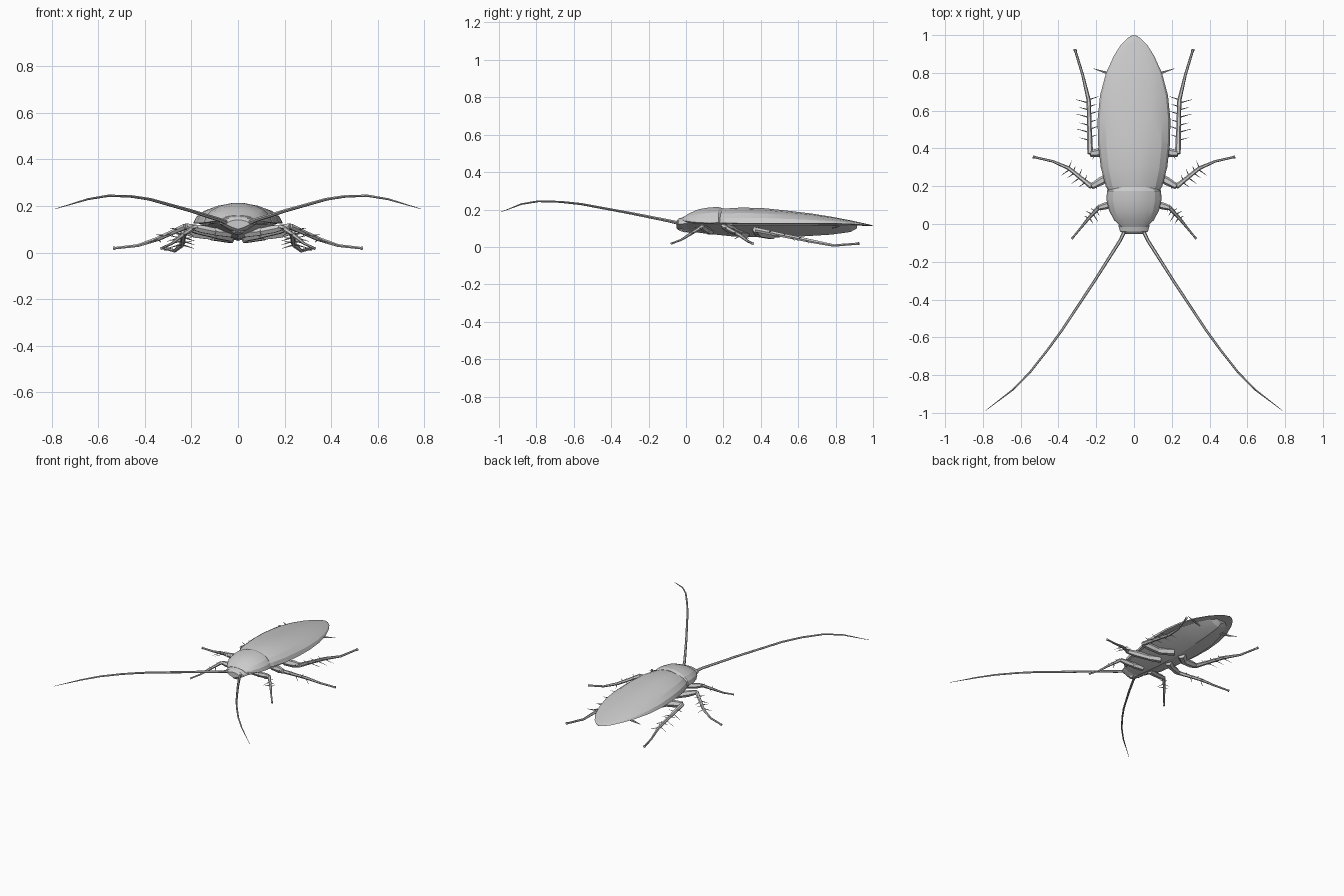
import bpy, bmesh, math
from mathutils import Vector

grey = bpy.data.materials.new("plain grey")
grey.diffuse_color = (0.6, 0.6, 0.6, 1)


def finish(name, bm, mirror=False, angle=30):
    bmesh.ops.recalc_face_normals(bm, faces=bm.faces)
    me = bpy.data.meshes.new(name)
    bm.to_mesh(me)
    bm.free()
    me.materials.append(grey)
    ob = bpy.data.objects.new(name, me)
    bpy.context.collection.objects.link(ob)
    bpy.ops.object.select_all(action='DESELECT')
    ob.select_set(True)
    bpy.context.view_layer.objects.active = ob
    bpy.ops.object.shade_smooth_by_angle(angle=math.radians(angle))
    if mirror:
        ob.modifiers.new("mirror", 'MIRROR')
    return ob


def skin(bm, rings):
    """Bridge equal rings of points and cap both ends."""
    vs = [[bm.verts.new(p) for p in r] for r in rings]
    n = len(vs[0])
    for a, b in zip(vs, vs[1:]):
        for i in range(n):
            j = (i + 1) % n
            bm.faces.new((a[i], a[j], b[j], b[i]))
    bm.faces.new(vs[0])
    bm.faces.new(vs[-1])


def shell(name, sections, top=10, bottom=4, angle=30):
    """Loft of sections (y, half width, rim z, top z, bottom z)."""
    bm = bmesh.new()
    rings = []
    for y, w, rim, hi, lo in sections:
        ring = []
        for i in range(top):
            t = math.pi * i / top
            ring.append((w * math.cos(t), y, rim + (hi - rim) * math.sin(t)))
        for i in range(bottom):
            x = 2 * i / bottom - 1
            ring.append((w * x, y, rim + (lo - rim) * (1 - abs(x) ** 1.3)))
        rings.append(ring)
    skin(bm, rings)
    return finish(name, bm, angle=angle)


def tube(bm, path, radii, sides=6):
    pts = [Vector(p) for p in path]
    rings = []
    for i, p in enumerate(pts):
        d = (pts[min(i + 1, len(pts) - 1)] - pts[max(i - 1, 0)]).normalized()
        up = Vector((0, 0, 1)) if abs(d.z) < 0.9 else Vector((0, 1, 0))
        s = d.cross(up).normalized()
        v = s.cross(d)
        rings.append([p + radii[i] * (s * math.cos(a) + v * math.sin(a))
                      for a in (2 * math.pi * k / sides for k in range(sides))])
    skin(bm, rings)


def spines(bm, a, b, fractions, length, lean):
    """Thin thorns along both sides of the segment a-b, of uneven length."""
    a, b = Vector(a), Vector(b)
    d = (b - a).normalized()
    s = d.cross(Vector((0, 0, 1))).normalized()
    for k, f in enumerate(fractions):
        for side, size in ((1, 1.0), (-1, 0.75)):
            p = a.lerp(b, f + (0.06 if side < 0 else 0))
            size *= 1.1 if k % 2 else 0.85
            tip = p + (s * side + d * lean + Vector((0, 0, 0.25 * (-1) ** k))) * length * size
            tube(bm, [p, tip], [0.004, 0.0008], 4)


# Folded wings
shell("wings", [
    (0.16, 0.125, 0.130, 0.198, 0.115), (0.20, 0.150, 0.128, 0.206, 0.112),
    (0.30, 0.176, 0.126, 0.212, 0.110), (0.42, 0.190, 0.126, 0.208, 0.110),
    (0.55, 0.193, 0.126, 0.194, 0.110), (0.68, 0.180, 0.126, 0.178, 0.112),
    (0.80, 0.148, 0.125, 0.158, 0.114), (0.89, 0.107, 0.122, 0.140, 0.114),
    (0.95, 0.069, 0.118, 0.127, 0.113), (0.985, 0.034, 0.115, 0.119, 0.112),
    (1.0, 0.006, 0.112, 0.114, 0.111)], top=9, angle=16)

# Belly
shell("abdomen", [
    (0.00, 0.075, 0.120, 0.13, 0.085), (0.10, 0.120, 0.120, 0.13, 0.072),
    (0.25, 0.158, 0.118, 0.13, 0.056), (0.45, 0.174, 0.116, 0.13, 0.050),
    (0.62, 0.164, 0.116, 0.13, 0.056), (0.78, 0.120, 0.116, 0.125, 0.066),
    (0.88, 0.070, 0.116, 0.122, 0.080), (0.915, 0.035, 0.115, 0.12, 0.100)],
    top=6, bottom=4, angle=14)

# Neck shield
shell("neck_shield", [
    (-0.015, 0.068, 0.140, 0.160, 0.118), (0.02, 0.105, 0.135, 0.182, 0.108),
    (0.07, 0.132, 0.130, 0.203, 0.104), (0.13, 0.146, 0.128, 0.213, 0.104),
    (0.175, 0.143, 0.130, 0.214, 0.108), (0.195, 0.120, 0.135, 0.208, 0.115)],
    top=9, angle=16)

# Head and mouth
shell("head", [
    (-0.052, 0.050, 0.120, 0.140, 0.100), (-0.04, 0.074, 0.122, 0.152, 0.090),
    (-0.01, 0.082, 0.124, 0.160, 0.080), (0.04, 0.070, 0.124, 0.155, 0.080)],
    top=8, bottom=4, angle=20)
bm = bmesh.new()
tube(bm, [(0, -0.015, 0.10), (0, -0.02, 0.082)], [0.035, 0.020], 6)
finish("mouth", bm)

# Feelers
bm = bmesh.new()
tube(bm, [(0.045, -0.03, 0.125), (0.075, -0.09, 0.139), (0.205, -0.295, 0.180),
          (0.38, -0.56, 0.229), (0.46, -0.67, 0.241), (0.555, -0.79, 0.244),
          (0.645, -0.88, 0.229), (0.786, -0.988, 0.187)],
     [0.010, 0.009, 0.0075, 0.0065, 0.006, 0.0055, 0.0045, 0.001], 6)
finish("feelers", bm, True)

# Tail prongs
bm = bmesh.new()
tube(bm, [(0.08, 0.785, 0.105), (0.15, 0.802, 0.108), (0.215, 0.823, 0.112)],
     [0.007, 0.006, 0.001], 6)
finish("tail_prongs", bm, True)

# Legs: hip, thigh start, knee, ankle, mid foot, toe, thickness, thorns
legs = {
    "front_legs": [(0.03, 0.13, 0.085), (0.10, 0.11, 0.090), (0.19, 0.085, 0.108),
                   (0.245, 0.025, 0.070), (0.285, -0.025, 0.038), (0.329, -0.078, 0.018),
                   0.017, (0.2, 0.5, 0.85), 0.042],
    "middle_legs": [(0.03, 0.32, 0.070), (0.10, 0.27, 0.080), (0.225, 0.198, 0.112),
                    (0.345, 0.295, 0.058), (0.43, 0.332, 0.030), (0.535, 0.356, 0.018),
                    0.020, (0.25, 0.5, 0.75, 0.95), 0.050],
    "hind_legs": [(0.03, 0.46, 0.066), (0.11, 0.39, 0.074), (0.232, 0.372, 0.092),
                  (0.240, 0.655, 0.034), (0.272, 0.79, 0.0075), (0.313, 0.925, 0.018),
                  0.022, (0.25, 0.4, 0.53, 0.68, 0.82, 0.95), 0.062],
}
for name, (hip, thigh, knee, ankle, mid, toe, r, thorns, length) in legs.items():
    bm = bmesh.new()
    tube(bm, [hip, thigh], [r * 1.3, r * 1.1])
    bend = Vector(thigh).lerp(Vector(knee), 0.6)
    tube(bm, [thigh, bend, knee], [r, r * 1.1, r * 0.75])
    shin = Vector(knee).lerp(Vector(ankle), 0.5)
    tube(bm, [knee, shin, ankle], [r * 0.7, r * 0.55, r * 0.5])
    near_toe = Vector(mid).lerp(Vector(toe), 0.9)
    tube(bm, [ankle, mid, near_toe, toe], [r * 0.5, r * 0.34, r * 0.3, r * 0.45])
    spines(bm, knee, ankle, thorns, length, 0.3)
    spines(bm, thigh, knee, (0.8,), length * 0.6, 0.5)
    finish(name, bm, True)
